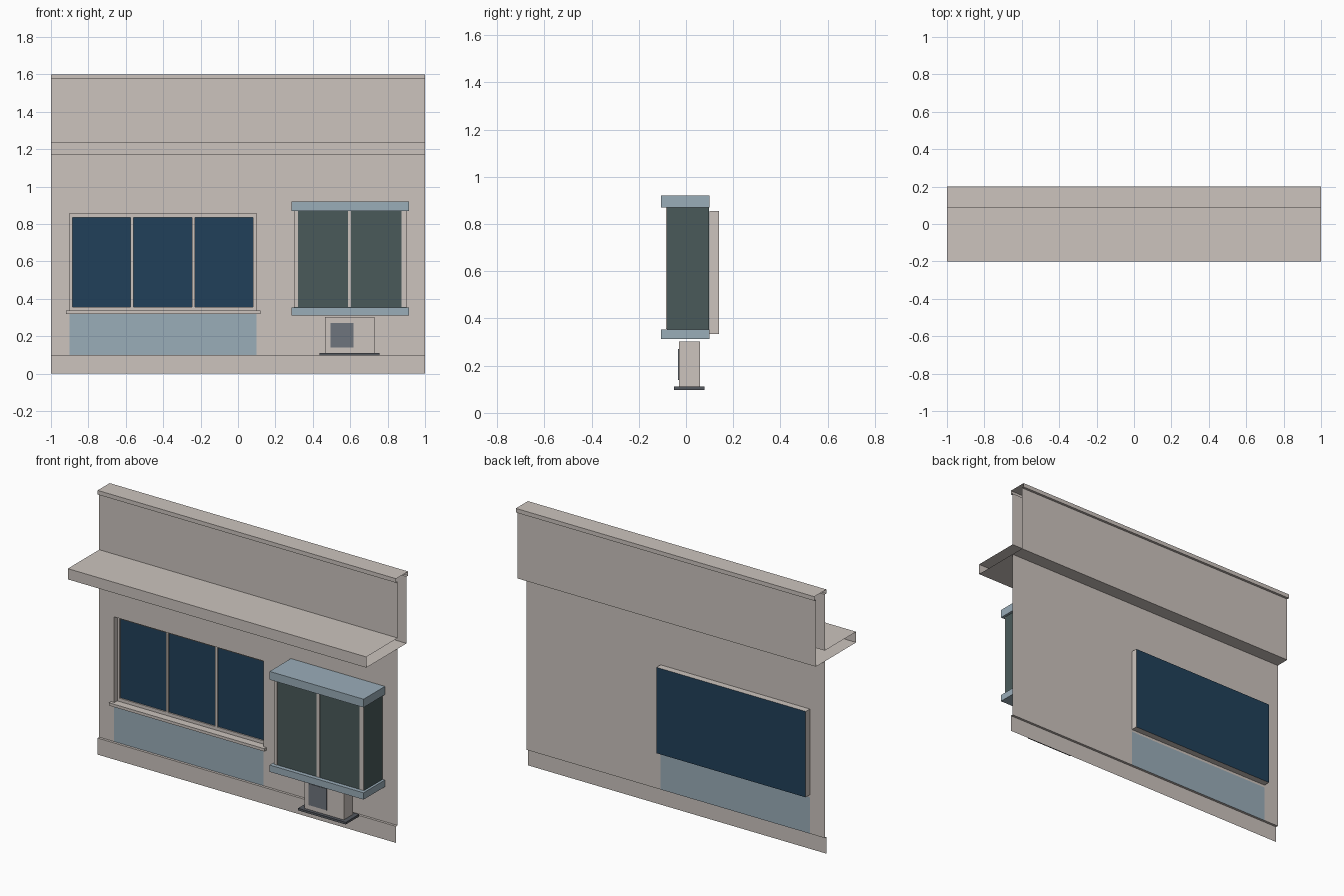
import bpy, bmesh

if "Cube" in bpy.data.objects:
    bpy.data.objects.remove(bpy.data.objects["Cube"])


def material(name, rgb):
    def lin(c):
        c /= 255
        return c / 12.92 if c <= 0.04045 else ((c + 0.055) / 1.055) ** 2.4
    m = bpy.data.materials.new(name)
    m.diffuse_color = (*[lin(c) for c in rgb], 1)
    m.use_nodes = True
    m.node_tree.nodes["Principled BSDF"].inputs["Base Color"].default_value = m.diffuse_color
    return m


BEIGE = material("warm beige", (204, 196, 190))
PALE_BLUE = material("pale blue", (154, 173, 185))
NAVY = material("navy glass", (33, 64, 90))
GREEN = material("grey green glass", (74, 90, 90))
GREY = material("slate grey", (110, 117, 125))
DARK = material("dark grey", (84, 88, 95))


def finish(name, bm, *mats):
    me = bpy.data.meshes.new(name)
    bm.to_mesh(me)
    bm.free()
    for m in mats:
        me.materials.append(m)
    ob = bpy.data.objects.new(name, me)
    bpy.context.collection.objects.link(ob)
    return ob


def add_box(bm, x0, x1, y0, y1, z0, z1):
    verts = bmesh.ops.create_cube(bm, size=1)["verts"]
    for v in verts:
        v.co = (x1 if v.co.x > 0 else x0, y1 if v.co.y > 0 else y0, z1 if v.co.z > 0 else z0)


def boxes(name, mat, *dims):
    bm = bmesh.new()
    for d in dims:
        add_box(bm, *d)
    return finish(name, bm, mat)


def add_panel(bm, x0, x1, y, z0, z1, index=0):
    f = bm.faces.new([bm.verts.new(p) for p in
                      ((x0, y, z0), (x1, y, z0), (x1, y, z1), (x0, y, z1))])
    f.material_index = index


def sheet(name, mat, profile, closed=False):
    """Extrude a (y, z) profile along the whole facade, open at both ends."""
    bm = bmesh.new()
    rows = [[bm.verts.new((x, y, z)) for x in (-1, 1)] for y, z in profile]
    pairs = list(zip(rows, rows[1:])) + ([(rows[-1], rows[0])] if closed else [])
    for a, b in pairs:
        bm.faces.new((a[0], a[1], b[1], b[0]))
    return finish(name, bm, mat)


WALL_Y, GLASS_Y = 0.10, 0.14
WX0, WX1, WZ0, WZ1 = -0.90, 0.10, 0.335, 0.855

# Plinth at the foot of the wall, set slightly forward
sheet("plinth", BEIGE, [(0.085, 0), (0.085, 0.1), (WALL_Y, 0.1)])

# Canopy, parapet and coping as one folded sheet
sheet("canopy_and_parapet", BEIGE, [
    (0.185, 1.17), (-0.2, 1.17), (-0.2, 1.235), (WALL_Y, 1.235),
    (WALL_Y, 1.575), (0.085, 1.575), (0.085, 1.6), (0.2, 1.6),
    (0.2, 1.575), (0.185, 1.575)], closed=True)

# Wall with window opening and the painted panel below it
bm = bmesh.new()
xs, zs = [-1, WX0, WX1, 1], [0.1, WZ0, WZ1, 1.17]
for i in range(3):
    for j in range(3):
        if (i, j) != (1, 1):
            add_panel(bm, xs[i], xs[i + 1], WALL_Y, zs[j], zs[j + 1], int((i, j) == (1, 0)))
bmesh.ops.remove_doubles(bm, verts=bm.verts, dist=1e-5)
finish("wall", bm, BEIGE, PALE_BLUE)

# Window reveal: a ring of four faces pushed behind the wall
bm = bmesh.new()
ring = [(WX0, WZ0), (WX1, WZ0), (WX1, WZ1), (WX0, WZ1)]
cols = [[bm.verts.new((x, y, z)) for y in (WALL_Y, GLASS_Y)] for x, z in ring]
for a, b in zip(cols, cols[1:] + cols[:1]):
    bm.faces.new((a[0], b[0], b[1], a[1]))
finish("window_reveal", bm, BEIGE)

# Window glass, frame bars and sill
bm = bmesh.new()
add_panel(bm, WX0, WX1, GLASS_Y, WZ0, WZ1)
finish("window_glass", bm, NAVY)
uprights = [(WX0, -0.885), (-0.575, -0.56), (-0.245, -0.23), (0.08, WX1)]
boxes("window_frame", BEIGE,
      *[(a, b, 0.13, 0.138, WZ0, WZ1) for a, b in uprights],
      (WX0, WX1, 0.13, 0.138, WZ0, 0.355), (WX0, WX1, 0.13, 0.138, 0.835, WZ1))
boxes("window_sill", BEIGE, (-0.92, 0.12, 0.08, WALL_Y, 0.32, 0.337))

# Display bay: glazed body, front posts, top and bottom trays
boxes("bay_glass", GREEN, (0.30, 0.90, -0.08, WALL_Y - 0.002, 0.35, 0.875))
boxes("bay_posts", BEIGE,
      *[(a, b, -0.085, -0.0805, 0.355, 0.87)
        for a, b in ((0.30, 0.32), (0.587, 0.605), (0.875, 0.90))])
boxes("bay_trays", PALE_BLUE,
      (0.285, 0.915, -0.105, WALL_Y - 0.001, 0.87, 0.92),
      (0.285, 0.915, -0.105, WALL_Y - 0.001, 0.312, 0.353))

# Free-standing pedestal under the bay, with a front plate and a foot
boxes("pedestal", BEIGE, (0.465, 0.73, -0.03, 0.06, 0.11, 0.302))
boxes("pedestal_plate", GREY, (0.495, 0.617, -0.034, -0.0295, 0.14, 0.27))
boxes("pedestal_foot", DARK, (0.437, 0.757, -0.05, 0.078, 0.098, 0.111))
